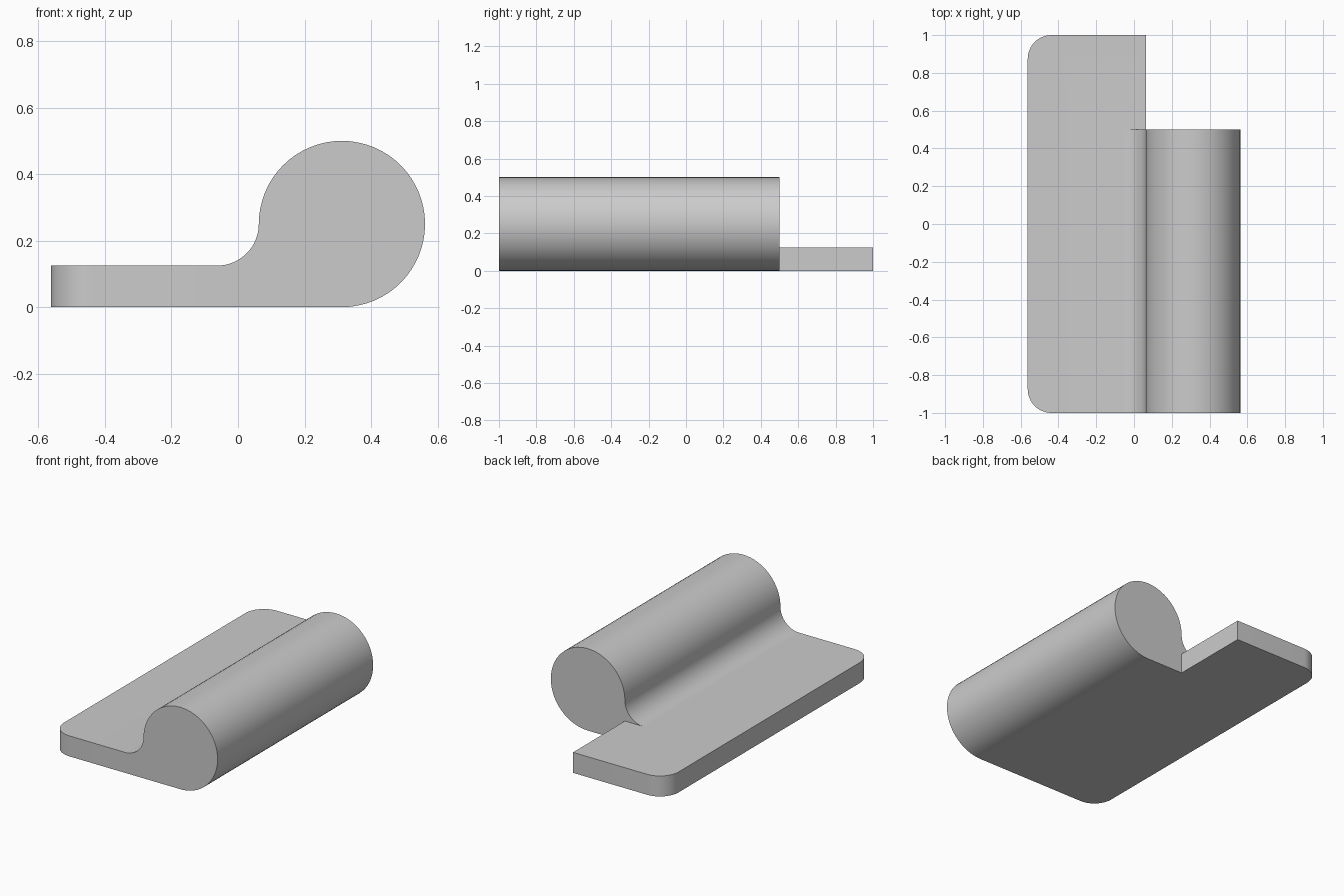
import bpy, bmesh
from math import cos, sin, radians
from mathutils import Vector

if "Cube" in bpy.data.objects:
    bpy.data.objects.remove(bpy.data.objects["Cube"])


def arc(cx, cy, r, a0, a1, n):
    return [(cx + r * cos(radians(a0 + (a1 - a0) * i / n)),
             cy + r * sin(radians(a0 + (a1 - a0) * i / n))) for i in range(n + 1)]


def prism(name, points, direction):
    """Extrude a closed outline of 3D points along a direction."""
    bm = bmesh.new()
    face = bm.faces.new([bm.verts.new(p) for p in points])
    new = bmesh.ops.extrude_face_region(bm, geom=[face])["geom"]
    bmesh.ops.translate(bm, vec=Vector(direction),
                        verts=[v for v in new if isinstance(v, bmesh.types.BMVert)])
    bmesh.ops.recalc_face_normals(bm, faces=bm.faces)
    mesh = bpy.data.meshes.new(name)
    bm.to_mesh(mesh)
    bm.free()
    obj = bpy.data.objects.new(name, mesh)
    bpy.context.collection.objects.link(obj)
    return obj


T, R, XL, XE = 0.125, 0.25, -0.5625, 0.0625   # leaf thickness, barrel radius, leaf edges

# Flat leaf with two rounded outer corners
outline = ([(XE, -1), (XE, 1)]
           + arc(XL + T, 1 - T, T, 90, 180, 12)
           + arc(XL + T, -1 + T, T, 180, 270, 12))
leaf = prism("hinge_leaf", [(x, y, 0) for x, y in outline], (0, 0, T))

# Barrel with concave fillet down to the leaf
profile = ([(XE - T, 0)]
           + arc(XE + R, R, R, -90, 180, 48)
           + arc(XE - T, R, T, 0, -90, 16)[1:])
barrel = prism("hinge_barrel", [(x, -1, z) for x, z in profile], (0, 1.5, 0))
barrel.hide_render = True

# Merge into one solid
mod = leaf.modifiers.new("join_barrel", "BOOLEAN")
mod.operation = "UNION"
mod.solver = "EXACT"
mod.object = barrel
bpy.context.view_layer.objects.active = leaf
leaf.select_set(True)
bpy.ops.object.modifier_apply(modifier=mod.name)
bpy.data.objects.remove(barrel)
bpy.ops.object.shade_smooth_by_angle(angle=radians(30))
